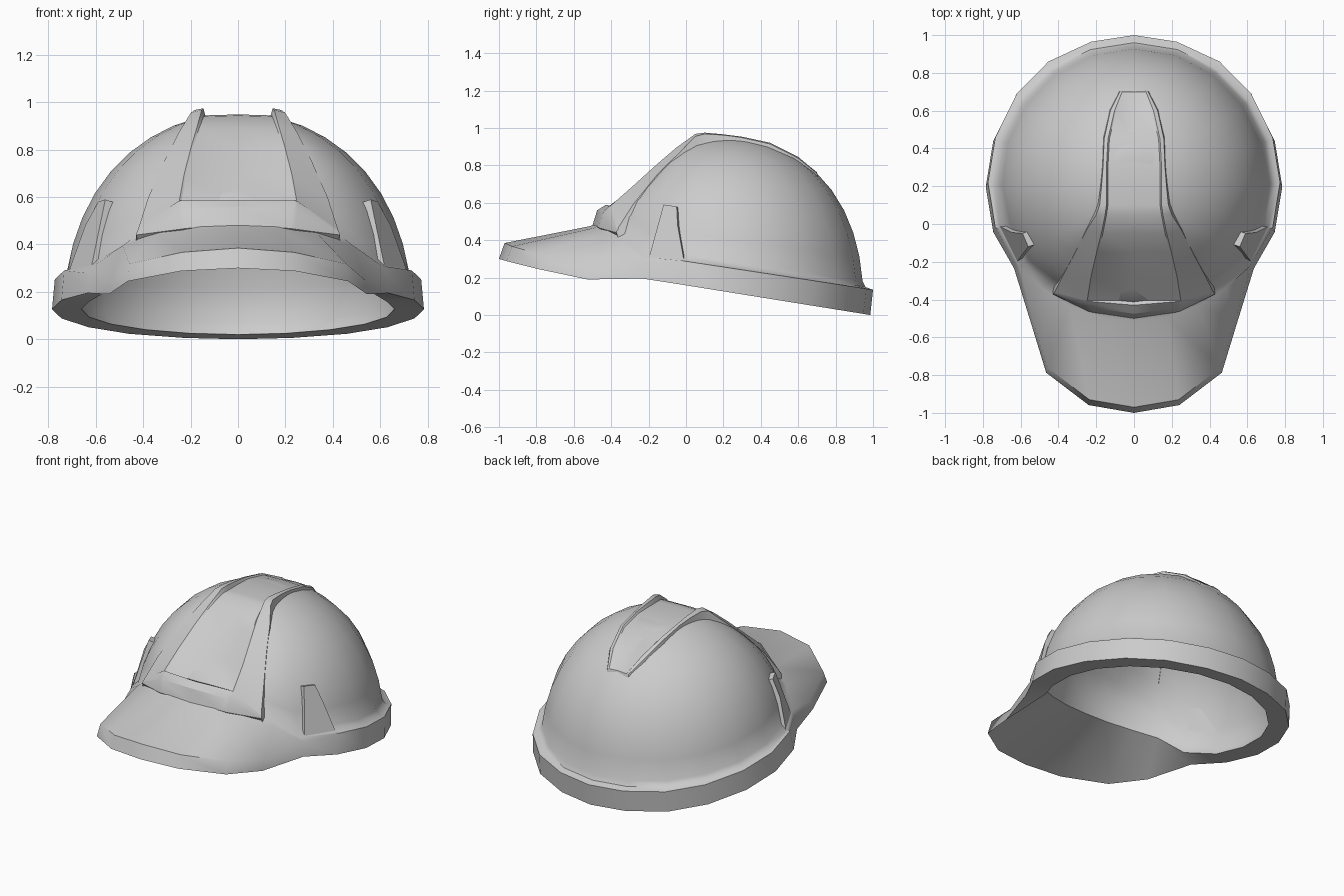
import bpy, bmesh
from math import sin, cos, radians, sqrt, pi

if "Cube" in bpy.data.objects:
    bpy.data.objects.remove(bpy.data.objects["Cube"])


def finish(bm, name, angle):
    bmesh.ops.remove_doubles(bm, verts=bm.verts, dist=1e-5)
    bmesh.ops.recalc_face_normals(bm, faces=bm.faces)
    me = bpy.data.meshes.new(name)
    bm.to_mesh(me)
    bm.free()
    ob = bpy.data.objects.new(name, me)
    bpy.context.collection.objects.link(ob)
    bpy.ops.object.select_all(action='DESELECT')
    ob.select_set(True)
    bpy.context.view_layer.objects.active = ob
    bpy.ops.object.shade_smooth_by_angle(angle=radians(angle))
    return ob


def bridge(bm, rows, closed):
    vs = [[bm.verts.new(p) for p in r] for r in rows]
    n = len(rows[0])
    for a, b in zip(vs, vs[1:]):
        for j in range(n if closed else n - 1):
            k = (j + 1) % n
            bm.faces.new((a[j], a[k], b[k], b[j]))
    return vs


# Rim outline, half, from the back to the tip of the peak
X = [0, .23, .46, .63, .745, .785, .745, .635, .545, .465, .24, 0]
Y = [1, .965, .86, .69, .46, .22, -.02, -.21, -.5, -.76, -.93, -.97]
ANG = [radians(18 * i) for i in range(8)] + [radians(126 + 13.5 * i) for i in range(1, 5)]
TOP_FRONT = [.278, .25, .318, .367, .385]
BOT_FRONT = [.195, .19, .245, .288, .30]
BASE_FRONT = [.31, .395, .44, .465, .475]
CY = .21


def full(half):
    # mirrors a half ring into a closed ring
    return half + [(-x, y, z) for x, y, z in half[-2:0:-1]]


def dome(a, z, rad, high):
    # point on the dome at angle a, with a flatter upper front
    r = rad * sqrt(max(0, 1 - (z / high) ** 2.5))
    c = cos(a)
    zz = z * .955 / high
    f = 1 - min(.22, max(0, 1.2 * (zz - .58))) * c ** 4 if c < 0 else 1
    return (r * sin(a), CY + r * c * f, z)


def dome_rows(bases, rad, high, n=9):
    rows = []
    for k in range(n + 1):
        t = sin(k / n * pi / 2)
        rows.append(full([dome(a, zb + (high - .015 - zb) * t, rad, high)
                          for a, zb in zip(ANG, bases)]))
    return rows


def ring(rad, zs, front=None):
    return full([(rad * sin(a), CY + (front if front and i > 7 else rad) * cos(a), z)
                 for i, (a, z) in enumerate(zip(ANG, zs))])


# Shell: inner dome, underside, rim, peak and outer dome in one skin
top, bot = [], []
for i, (x, y) in enumerate(zip(X, Y)):
    zt = .287 - .152 * y if i < 7 else TOP_FRONT[i - 7]
    yb = y - .015 - .015 * i / 11
    zb = .1586 - .161 * yb if i < 7 else BOT_FRONT[i - 7]
    top.append((x * .985, y, zt))
    bot.append((x, yb, zb))
base_out = [.292 - .152 * (CY + .73 * cos(a)) if i < 7 else BASE_FRONT[i - 7]
            for i, a in enumerate(ANG)]
base_in = [.16 - .161 * (CY + .66 * cos(a)) if i < 7 else BASE_FRONT[i - 7] - .07
           for i, a in enumerate(ANG)]
base_in[7] = .215
inner = dome_rows([z + .05 for z in base_in], .695, .91)[::-1]
outer = dome_rows([z + .03 for z in base_out], .74, .955)
bm = bmesh.new()
vs = bridge(bm, inner + [ring(.66, base_in), full(bot), full(top),
                         ring(.75, base_out, .722)] + outer, True)
bm.faces.new(vs[0])
bm.faces.new(vs[-1])
finish(bm, "helmet_shell", 42)

# Crest: channel edge (x, y, z), ridge edge (x, y, z), step height
S = [(.055, .70, .759, .075, .70, .757, .002),
     (.095, .60, .840, .125, .60, .838, .006),
     (.130, .45, .912, .158, .45, .914, .009),
     (.138, .30, .942, .164, .30, .948, .011),
     (.138, .20, .945, .172, .20, .962, .021),
     (.138, .10, .945, .182, .10, .968, .030),
     (.145, .05, .940, .200, .05, .955, .028),
     (.165, -.05, .888, .25, -.03, .873, .008),
     (.190, -.15, .806, .31, -.15, .755, .005),
     (.220, -.28, .688, .38, -.28, .595, .005),
     (.240, -.405, .575, .42, -.36, .470, .008)]
halves = [[(0, .72, .69), (.05, .72, .69), (.055, .72, .69), (.07, .72, .68), (.075, .71, .66)]]
for xi, yi, zi, xo, yo, zo, st in S:
    halves.append([(0, yi, zi + .004), (xi, yi, zi), (xi + .008, yi, zi + st),
                   (xo, yo, zo), (xo + .012, yo + .012, zo - .07)])
# front lip of the crest
halves += [
    [(0, -.43, .588), (.235, -.41, .586), (.25, -.41, .584), (.425, -.365, .455), (.43, -.35, .39)],
    [(0, -.475, .56), (.23, -.445, .545), (.25, -.44, .54), (.428, -.37, .45), (.43, -.35, .38)],
    [(0, -.50, .48), (.22, -.468, .468), (.24, -.463, .465), (.43, -.372, .44), (.43, -.35, .37)],
    [(0, -.45, .43), (.22, -.42, .42), (.24, -.41, .41), (.41, -.33, .38), (.41, -.32, .36)]]
bm = bmesh.new()
bridge(bm, [[(-x, y, z) for x, y, z in h[:0:-1]] + h for h in halves], False)
finish(bm, "front_crest", 30)

# Side slot covers
CLIP = [(.56, -.12, .59), (.59, -.05, .58), (.645, -.045, .48), (.715, -.01, .285), (.62, -.20, .30)]
for s, side in ((1, "right"), (-1, "left")):
    bm = bmesh.new()
    out = [bm.verts.new((s * x, y, z)) for x, y, z in CLIP]
    back = [bm.verts.new((s * (x - .06), y + .02, z - .02)) for x, y, z in CLIP]
    bm.faces.new(out)
    bm.faces.new(back[::-1])
    for j in range(5):
        k = (j + 1) % 5
        bm.faces.new((out[k], out[j], back[j], back[k]))
    finish(bm, side + "_slot_cover", 20)
